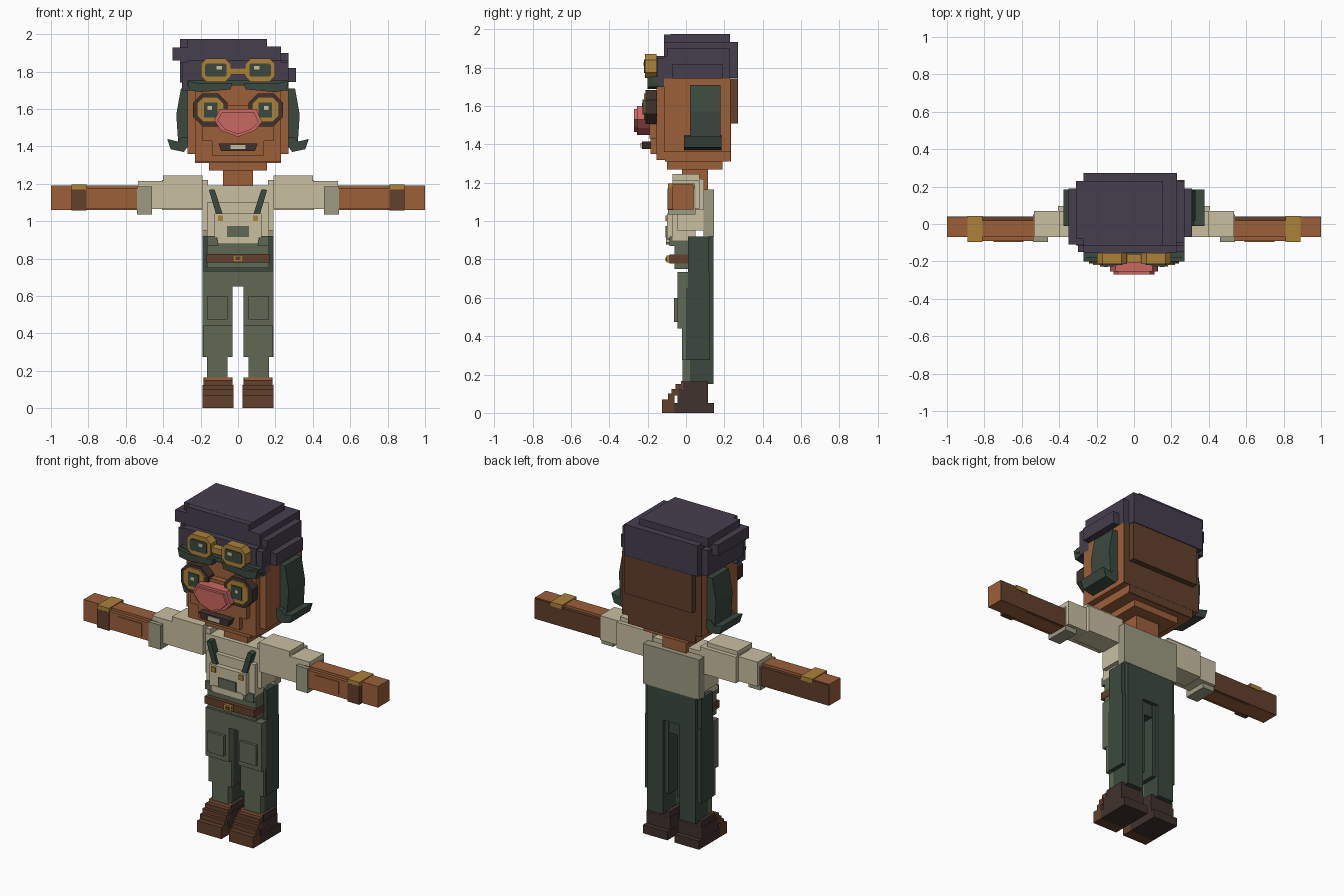
import bpy, bmesh


def material(name, r, g, b):
    def linear(v):
        v = min(1.0, v * 1.04 / 255)
        return v / 12.92 if v <= 0.04045 else ((v + 0.055) / 1.055) ** 2.4
    m = bpy.data.materials.new(name)
    m.diffuse_color = (linear(r), linear(g), linear(b), 1)
    return m


SKIN = material("skin", 150, 92, 56)
BROWN = material("dark_brown", 94, 61, 42)
CAP = material("cap_violet", 67, 60, 75)
BEIGE = material("shirt_beige", 193, 184, 155)
GREY = material("shirt_shade", 151, 149, 125)
OLIVE = material("olive", 92, 100, 81)
GREEN = material("dark_green", 57, 70, 60)
GOLD = material("gold", 165, 125, 55)
PINK = material("nose_pink", 195, 100, 94)
DARK = material("near_black", 62, 48, 43)


def extrude(bm, pts, y0, y1, slot):
    """Prism along y from an (x, z) outline."""
    a = [bm.verts.new((x, y0, z)) for x, z in pts]
    b = [bm.verts.new((x, y1, z)) for x, z in pts]
    faces = [bm.faces.new(a), bm.faces.new(b[::-1])]
    n = len(pts)
    for i in range(n):
        j = (i + 1) % n
        faces.append(bm.faces.new((a[j], a[i], b[i], b[j])))
    for f in faces:
        f.material_index = slot


def build(name, pieces, mirror=False):
    """Pieces are (outline, y0, y1, material); mirror repeats them across x."""
    bm = bmesh.new()
    mats = []
    for pts, y0, y1, m in pieces:
        if m not in mats:
            mats.append(m)
        for s in ((1, -1) if mirror else (1,)):
            extrude(bm, [(s * x, z) for x, z in pts], y0, y1, mats.index(m))
    bmesh.ops.recalc_face_normals(bm, faces=bm.faces)
    me = bpy.data.meshes.new(name)
    bm.to_mesh(me)
    bm.free()
    for m in mats:
        me.materials.append(m)
    ob = bpy.data.objects.new(name, me)
    bpy.context.collection.objects.link(ob)


def box(x0, x1, y0, y1, z0, z1, m):
    return ([(x0, z0), (x1, z0), (x1, z1), (x0, z1)], y0, y1, m)


def octagon(cx, cz, w, h, c, y0, y1, m):
    w, h = w / 2, h / 2
    p = [(-w, -h + c), (-w + c, -h), (w - c, -h), (w, -h + c),
         (w, h - c), (w - c, h), (-w + c, h), (-w, h - c)]
    return ([(cx + x, cz + z) for x, z in p], y0, y1, m)


# Head with stepped jaw, muzzle and brown back
build("head", [
    box(-.27, .27, -.115, .23, 1.36, 1.745, SKIN),
    box(-.23, .23, -.155, .229, 1.32, 1.744, SKIN),
    box(-.23, .23, -.11, .228, 1.31, 1.37, SKIN),
    box(-.155, .155, -.10, .19, 1.27, 1.32, SKIN),
    box(-.19, .19, -.19, -.15, 1.43, 1.62, SKIN),
    box(-.14, .14, -.185, -.15, 1.35, 1.44, SKIN),
    box(-.23, .23, .229, .27, 1.51, 1.744, BROWN),
    box(-.27, .27, .23, .235, 1.36, 1.744, BROWN),
    box(-.23, .23, .229, .234, 1.31, 1.52, BROWN),
])
build("neck", [box(-.08, .08, -.02, .115, 1.16, 1.29, SKIN)])

# Lopsided stepped cap
build("cap", [
    box(-.31, .31, -.07, .19, 1.745, 1.82, CAP),
    box(-.31, .27, -.115, .23, 1.742, 1.86, CAP),
    box(-.27, .23, -.155, .272, 1.746, 1.86, CAP),
    box(-.30, .27, -.15, -.07, 1.70, 1.85, CAP),
    box(-.27, .23, -.115, .272, 1.85, 1.935, CAP),
    box(-.35, .23, -.11, .19, 1.86, 1.93, CAP),
    box(-.31, .27, -.10, .23, 1.85, 1.90, CAP),
    box(-.31, .155, -.08, .23, 1.92, 1.975, CAP),
    box(-.27, .155, -.115, .23, 1.92, 1.974, CAP),
])

# Ear flaps with flared tips
build("ear_flap", [
    ([(.26, 1.71), (.305, 1.71), (.33, 1.57), (.32, 1.42), (.26, 1.40)], .02, .18, GREEN),
    ([(.26, 1.41), (.29, 1.37), (.36, 1.385), (.378, 1.44), (.32, 1.425), (.30, 1.45),
      (.26, 1.45)], -.01, .185, GREEN),
], True)

# Goggle strap and heavy brows
build("goggle_strap", [box(-.27, .27, -.18, -.15, 1.725, 1.755, GREEN)])
build("brow", [([(.03, 1.74), (.04, 1.705), (.20, 1.69), (.26, 1.70), (.27, 1.75),
                 (.20, 1.735)], -.20, -.15, GREEN)], True)

# Raised goggles
build("goggles", [
    octagon(.118, 1.808, .16, .125, .03, -.213, -.155, GOLD),
    octagon(.118, 1.808, .115, .07, .008, -.218, -.21, GREEN),
    box(.085, .115, -.221, -.217, 1.81, 1.83, BEIGE),
    box(0, .05, -.205, -.16, 1.785, 1.82, GOLD),
], True)

# Eyes: dark rim, gold disc, green pupil, glint
build("eye", [
    octagon(.148, 1.595, .185, .175, .05, -.21, -.15, DARK),
    octagon(.148, 1.597, .145, .135, .035, -.22, -.205, GOLD),
    box(.11, .182, -.226, -.219, 1.555, 1.635, GREEN),
    box(.14, .162, -.229, -.225, 1.595, 1.615, BEIGE),
], True)

# Faceted nose
build("nose", [
    ([(-.128, 1.54), (-.098, 1.60), (.098, 1.60), (.128, 1.53), (.09, 1.485),
      (0, 1.45), (-.09, 1.485)], -.255, -.18, PINK),
    ([(-.11, 1.54), (-.085, 1.585), (.085, 1.585), (.11, 1.53), (.07, 1.49),
      (0, 1.465), (-.07, 1.49)], -.27, -.25, PINK),
])

# Mouth and teeth
build("mouth", [
    ([(-.105, 1.415), (-.09, 1.375), (.09, 1.375), (.105, 1.415)], -.23, -.18, DARK),
    box(-.04, .04, -.236, -.229, 1.385, 1.408, BEIGE),
])

# Shirt body
build("shirt", [
    box(-.19, .19, -.045, .09, .95, 1.19, BEIGE),
    box(-.165, .165, -.07, .05, .90, 1.10, BEIGE),
    box(-.125, .125, -.10, -.06, .91, 1.04, BEIGE),
    box(-.19, .19, .09, .145, .92, 1.165, GREY),
])

# Sleeves with hanging cuffs
build("sleeve", [
    box(.19, .40, -.07, .07, 1.065, 1.245, BEIGE),
    box(.16, .405, -.04, .095, 1.06, 1.22, BEIGE),
    box(.40, .535, -.07, .07, 1.065, 1.215, BEIGE),
    box(.46, .54, -.095, .05, 1.035, 1.185, GREY),
], True)

# Forearms, hands and wrist bands
build("arm", [
    box(.50, 1.0, -.07, .02, 1.06, 1.19, SKIN),
    box(.81, 1.0, .02, .036, 1.06, 1.19, SKIN),
    box(.50, .81, .02, .04, 1.06, 1.175, BROWN),
    box(.81, 1.0, .036, .04, 1.06, 1.185, BROWN),
    box(.54, .89, -.09, -.06, 1.065, 1.175, SKIN),
    box(.59, .75, -.095, -.085, 1.08, 1.16, SKIN),
], True)
build("wrist_band", [
    box(.81, .89, -.095, .044, 1.17, 1.195, GOLD),
    box(.81, .89, -.096, -.065, 1.058, 1.17, BROWN),
], True)

# Trouser hips: olive front, dark back
build("hips", [
    box(-.165, .165, -.06, .01, .75, .905, OLIVE),
    box(-.19, .19, -.045, .01, .65, .735, OLIVE),
    box(-.165, .165, .01, .143, .73, .92, GREEN),
    box(-.19, .19, .01, .12, .65, .92, GREEN),
])
build("trouser_leg", [
    box(.03, .19, -.045, .0, .44, .70, OLIVE),
    box(.03, .188, -.02, .02, .275, .45, OLIVE),
    box(.055, .165, -.018, .02, .15, .30, OLIVE),
    box(.03, .19, 0, .125, .275, .73, GREEN),
    box(.055, .165, .02, .143, .15, .75, GREEN),
    box(.055, .165, -.062, -.04, .475, .60, OLIVE),
], True)

# Bib straps, buttons and pocket
build("bib_strap", [
    ([(.145, 1.17), (.155, 1.165), (.115, 1.03), (.08, 1.03), (.125, 1.17)],
     -.085, -.04, GREEN),
    box(.08, .108, -.108, -.06, 1.00, 1.03, GOLD),
    ([(.165, .92), (.115, .92), (.105, .87), (.165, .87)], -.085, -.05, OLIVE),
], True)
build("bib_pocket", [
    box(-.06, .06, -.108, -.09, .915, .975, OLIVE),
    octagon(0, .897, .22, .04, .012, -.105, -.05, BEIGE),
])

# Belt with buckle
build("belt", [
    box(-.168, .168, -.085, .01, .78, .825, BROWN),
    box(-.028, .028, -.102, -.08, .783, .82, GOLD),
    box(-.014, .014, -.106, -.101, .793, .81, BROWN),
])

# Stepped shoes
build("shoe", [
    box(.025, .19, -.125, -.06, 0, .07, BROWN),
    box(.025, .19, -.095, -.06, .06, .10, BROWN),
    box(.025, .19, -.075, -.04, .09, .125, BROWN),
    box(.03, .185, -.055, -.02, .11, .15, BROWN),
    box(.035, .18, -.025, -.005, .13, .165, SKIN),
    box(.025, .19, -.06, .145, 0, .052, DARK),
    box(.026, .189, -.045, .115, .04, .125, DARK),
    box(.03, .185, -.018, .114, .11, .163, DARK),
], True)
